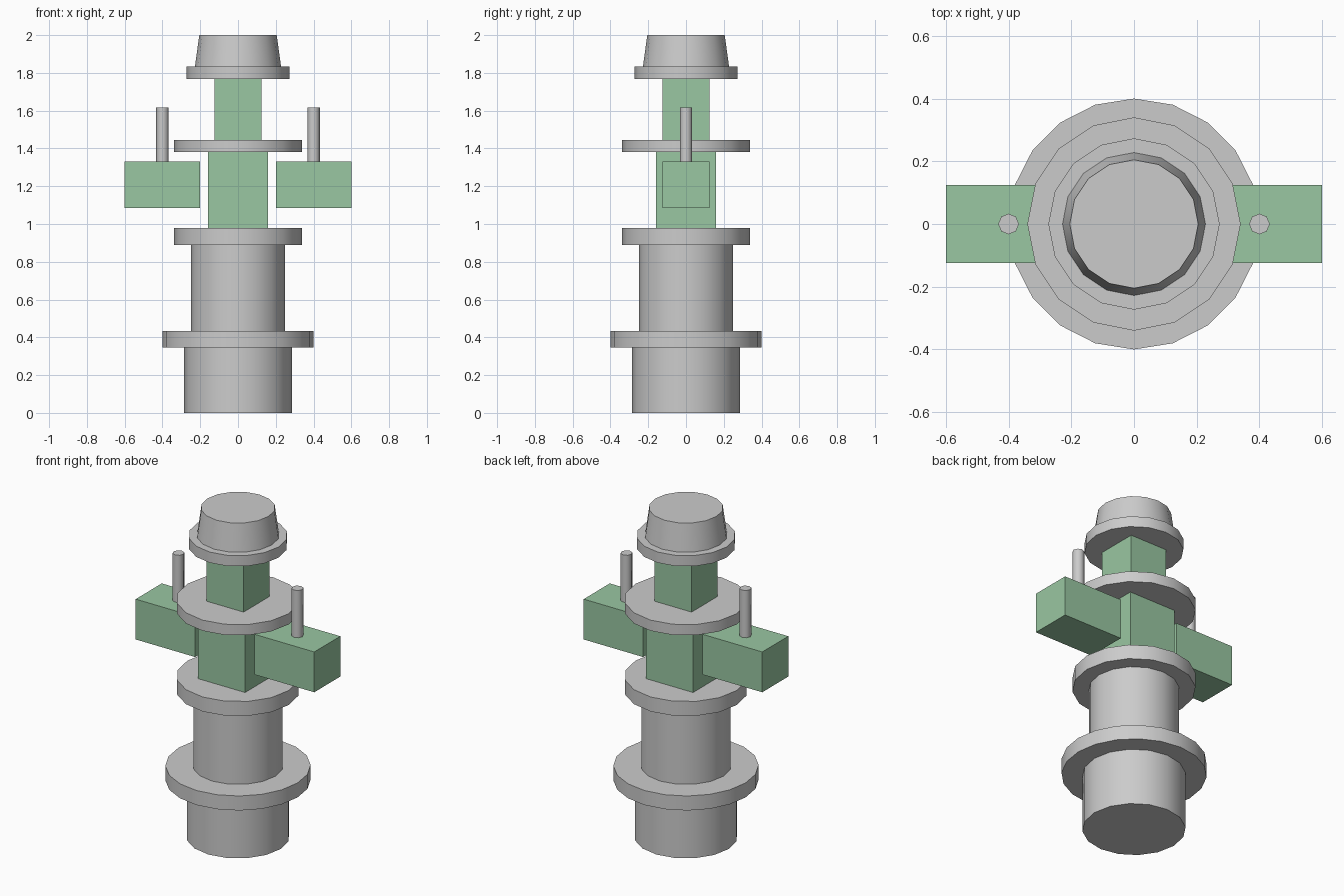
import bpy, math

if "Cube" in bpy.data.objects:
    bpy.data.objects.remove(bpy.data.objects["Cube"])

green = bpy.data.materials.new("green_paint")
green.diffuse_color = (0.32, 0.57, 0.36, 1)
green.use_nodes = True
green.node_tree.nodes["Principled BSDF"].inputs["Base Color"].default_value = green.diffuse_color


def turned(name, r1, z0, z1, sides=16, r2=None, x=0.0):
    """Round part standing between two heights, optionally tapered."""
    bpy.ops.mesh.primitive_cone_add(
        vertices=sides, radius1=r1, radius2=r1 if r2 is None else r2,
        depth=z1 - z0, location=(x, 0, (z0 + z1) / 2))
    ob = bpy.context.object
    ob.name = name
    bpy.ops.object.shade_smooth_by_angle(angle=math.radians(50))
    return ob


def block(name, x0, x1, half_y, z0, z1):
    """Green box between given limits."""
    bpy.ops.mesh.primitive_cube_add(size=1, location=((x0 + x1) / 2, 0, (z0 + z1) / 2))
    ob = bpy.context.object
    ob.name = name
    ob.scale = (abs(x1 - x0), 2 * half_y, z1 - z0)
    bpy.ops.object.transform_apply(location=False, rotation=False, scale=True)
    ob.data.materials.append(green)
    return ob


# Central stack, bottom to top
turned("base_barrel", 0.285, 0.0, 0.345)
turned("base_flange", 0.40, 0.345, 0.433, sides=20)
turned("lower_barrel", 0.25, 0.433, 0.89)
turned("lower_flange", 0.34, 0.89, 0.978)
block("body_block", -0.158, 0.158, 0.158, 0.978, 1.38)
turned("upper_flange", 0.34, 1.38, 1.445)
block("neck_block", -0.125, 0.125, 0.125, 1.445, 1.768)
turned("cap_flange", 0.273, 1.768, 1.833)
turned("cap", 0.228, 1.833, 2.0, r2=0.205)

# Side arms with upright pins
for side, s in (("left", -1), ("right", 1)):
    block(f"{side}_arm", s * 0.2, s * 0.6, 0.125, 1.085, 1.33)
    turned(f"{side}_pin", 0.033, 1.33, 1.617, sides=8, x=s * 0.4)
